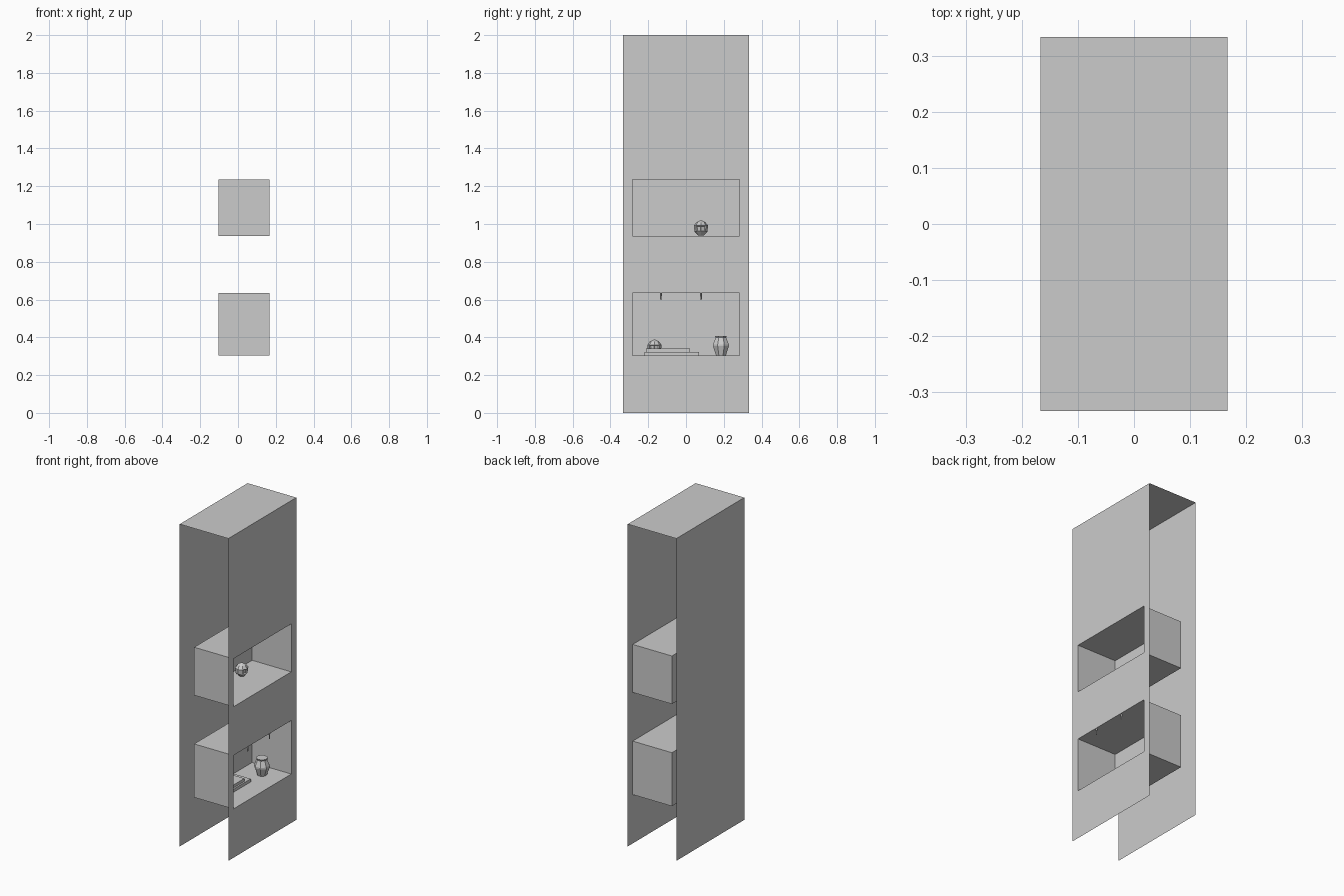
import bpy, bmesh, math
from mathutils import Matrix, Vector

if "Cube" in bpy.data.objects:
    bpy.data.objects.remove(bpy.data.objects["Cube"])

HX, HY, TOP = 0.167, 0.333, 2.0              # half thickness, half width, height
NY, BACK = 0.284, -0.102                      # niche half width, niche back plane
NICHES = {"lower": (0.303, 0.635), "upper": (0.937, 1.235)}


def finish(name, bm):
    mesh = bpy.data.meshes.new(name)
    bm.to_mesh(mesh)
    bm.free()
    obj = bpy.data.objects.new(name, mesh)
    bpy.context.collection.objects.link(obj)
    return obj


def quad(bm, *pts):
    bm.faces.new([bm.verts.new(p) for p in pts])


def lathe(name, profile, sides, loc, scale=(1, 1, 1), turn=0.0):
    """Closed faceted solid of revolution from (radius, height) pairs."""
    bm = bmesh.new()
    rings = [[bm.verts.new((r * math.cos(turn + math.tau * i / sides) * scale[0] + loc[0],
                            r * math.sin(turn + math.tau * i / sides) * scale[1] + loc[1],
                            z * scale[2] + loc[2])) for i in range(sides)]
             for r, z in profile]
    for a, b in zip(rings, rings[1:]):
        for i in range(sides):
            j = (i + 1) % sides
            bm.faces.new((a[i], a[j], b[j], b[i]))
    bm.faces.new(rings[0][::-1])
    bm.faces.new(rings[-1])
    return finish(name, bm)


def box(name, lo, hi):
    bm = bmesh.new()
    lo, hi = Vector(lo), Vector(hi)
    bmesh.ops.create_cube(bm, size=1, matrix=Matrix.Translation((lo + hi) / 2)
                          @ Matrix.Diagonal((*(hi - lo), 1)))
    return finish(name, bm)


# Wall shell: solid back face, top cap, front face with two openings
bm = bmesh.new()
quad(bm, (-HX, HY, 0), (-HX, -HY, 0), (-HX, -HY, TOP), (-HX, HY, TOP))
quad(bm, (-HX, -HY, TOP), (HX, -HY, TOP), (HX, HY, TOP), (-HX, HY, TOP))
zs = [0, *NICHES["lower"], *NICHES["upper"], TOP]
ys = [-HY, -NY, NY, HY]
for k in range(5):
    for j in range(3):
        if j == 1 and k in (1, 3):
            continue
        quad(bm, (HX, ys[j], zs[k]), (HX, ys[j + 1], zs[k]),
             (HX, ys[j + 1], zs[k + 1]), (HX, ys[j], zs[k + 1]))
bmesh.ops.remove_doubles(bm, verts=bm.verts, dist=1e-5)
bmesh.ops.dissolve_limit(bm, angle_limit=0.01, verts=bm.verts, edges=bm.edges)
finish("wall_shell", bm)

# Niche linings: boxes open toward +x, facing inward
for label, (z0, z1) in NICHES.items():
    niche = box(label + "_niche", (BACK, -NY, z0), (HX, NY, z1))
    bm = bmesh.new()
    bm.from_mesh(niche.data)
    bmesh.ops.delete(bm, geom=[f for f in bm.faces if f.normal.x > 0.9], context='FACES')
    bmesh.ops.reverse_faces(bm, faces=bm.faces)
    bm.to_mesh(niche.data)
    bm.free()

# Skulls: faceted head with eye sockets and a tapering jaw
def skull(name, x, y, z):
    head = lathe(name, [(0.014, 0), (0.034, 0.02), (0.038, 0.052), (0.024, 0.07), (0.004, 0.08)],
                 8, (x, y, z), turn=math.pi / 8 * 0)
    bm = bmesh.new()
    bm.from_mesh(head.data)
    eyes = [f for f in bm.faces if f.normal.x > 0.8 and abs(f.normal.z) < 0.3]
    bmesh.ops.inset_individual(bm, faces=eyes, thickness=0.006, depth=-0.007)
    bm.to_mesh(head.data)
    bm.free()


skull("upper_skull", -0.03, 0.079, 0.939)
skull("lower_skull", -0.01, -0.167, 0.308)

# Stacked books
box("bottom_book", (-0.07, -0.22, 0.303), (0.04, 0.068, 0.322))
box("top_book", (-0.06, -0.212, 0.322), (0.03, 0.02, 0.34))

# Octagonal vase
lathe("vase", [(0.028, 0), (0.045, 0.05), (0.045, 0.06), (0.03, 0.095), (0.034, 0.105)],
      8, (0.035, 0.185, 0.303), turn=math.pi / 8)

# Small spikes hanging at the lower opening
for i, y in enumerate((-0.133, 0.08)):
    lathe(f"hanging_spike_{i + 1}", [(0.003, -0.037), (0.006, 0)], 4, (0.16, y, 0.635))
